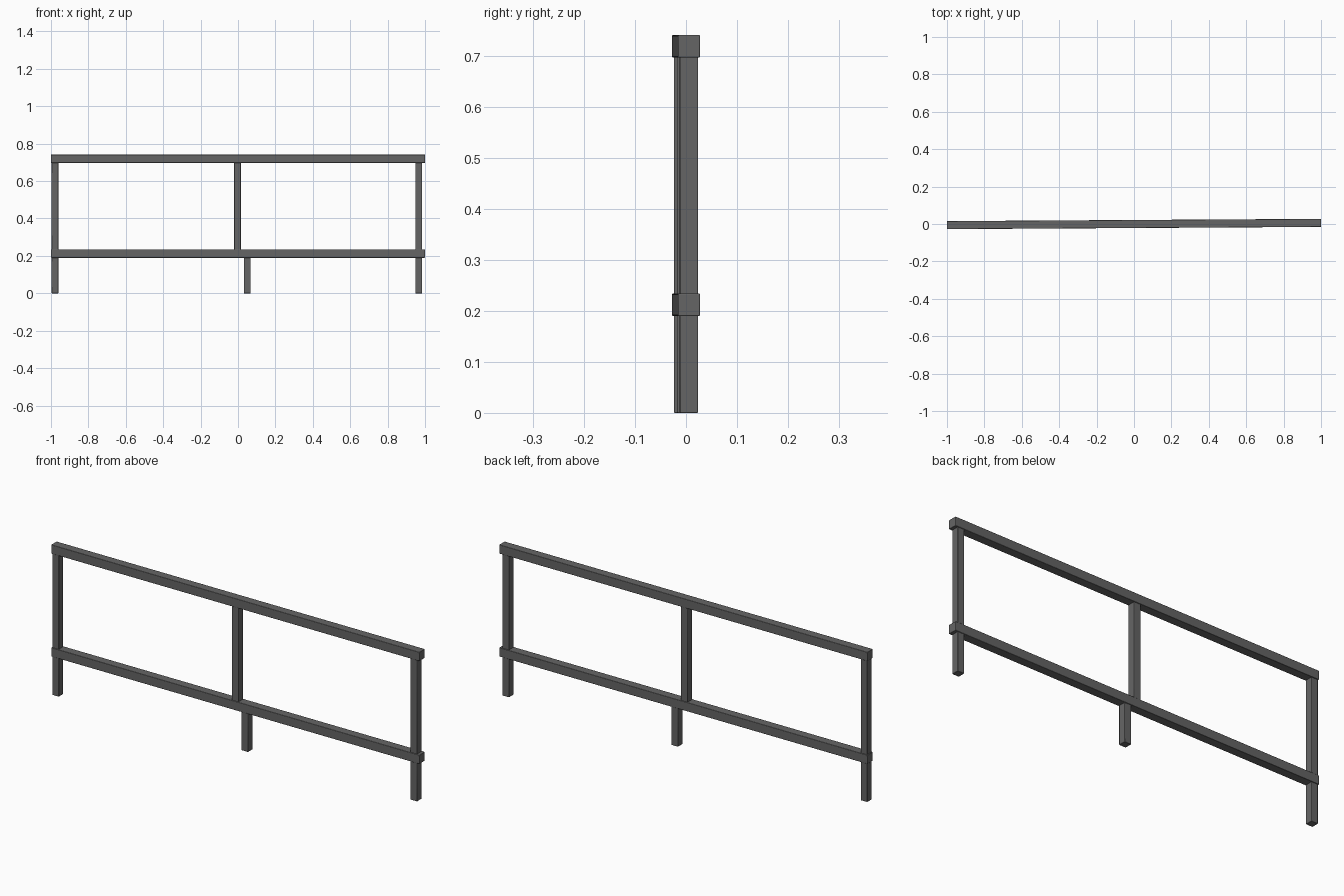
import bpy
import math

cube = bpy.data.objects.get("Cube")
if cube:
    bpy.data.objects.remove(cube, do_unlink=True)

# Single dark grey paint
grey = bpy.data.materials.new("dark_grey")
grey.use_nodes = True
colour = (0.13, 0.13, 0.13, 1)
grey.diffuse_color = colour
grey.node_tree.nodes["Principled BSDF"].inputs["Base Color"].default_value = colour

SLOPE = 0.006  # the fence is turned very slightly about z
TURN = math.atan(SLOPE)


def beam(name, x, z_low, z_high, length, depth):
    """Bevelled square bar, placed along the fence line."""
    bpy.ops.mesh.primitive_cube_add(size=1)
    bar = bpy.context.object
    bar.name = name
    for v in bar.data.vertices:
        v.co.x *= length
        v.co.y *= depth
        v.co.z *= z_high - z_low
    bar.location = (x, x * SLOPE, (z_low + z_high) / 2)
    bar.rotation_euler.z = TURN
    bar.data.materials.append(grey)
    bevel = bar.modifiers.new("edge_bevel", "BEVEL")
    bevel.width = 0.002
    bevel.segments = 2
    bpy.ops.object.shade_smooth_by_angle(angle=math.radians(30))
    return bar


# Rails
RAIL = 0.044
LOWER, UPPER = 0.19, 0.697
for name, z in (("lower_rail", LOWER), ("top_rail", UPPER)):
    beam(name, 0, z, z + RAIL, 2.0, RAIL - 0.001)

# Posts and legs, with the middle leg offset from the middle post
POST = 0.036
for side, post_x, leg_x in (("right", -0.979, -0.979),
                            ("middle", -0.003, 0.049),
                            ("left", 0.967, 0.967)):
    beam(side + "_post", post_x, LOWER + RAIL - 0.004, UPPER + 0.004, POST, POST)
    beam(side + "_leg", leg_x, 0, LOWER + 0.004, POST, POST)
